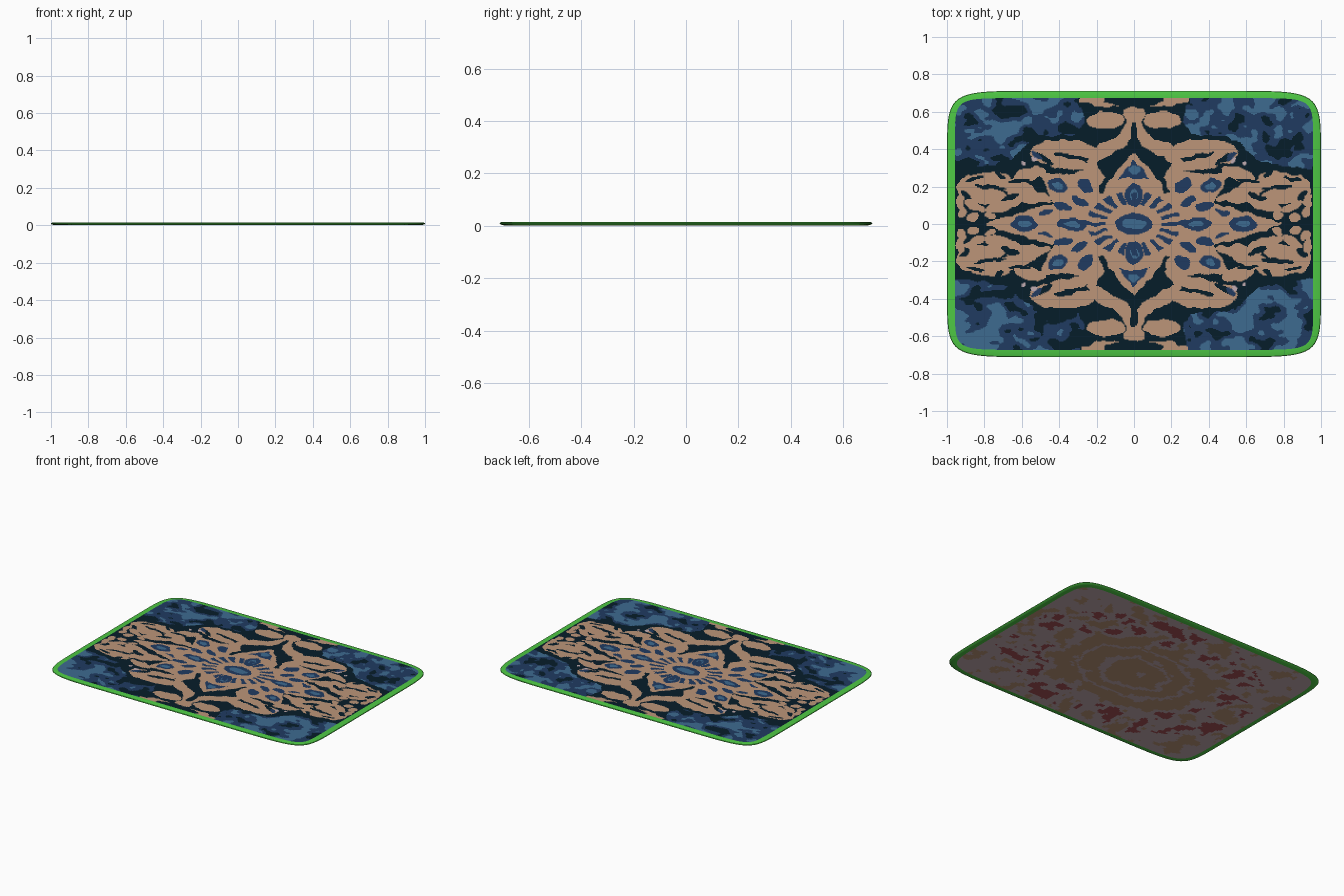
import bpy, math
from mathutils import noise, Vector

if "Cube" in bpy.data.objects:
    bpy.data.objects.remove(bpy.data.objects["Cube"])


def material(name, rgb):
    m = bpy.data.materials.new(name)
    lin = [((c / 255 + 0.055) / 1.055) ** 2.4 for c in rgb]
    m.diffuse_color = (*lin, 1)
    m.use_nodes = True
    m.node_tree.nodes["Principled BSDF"].inputs["Base Color"].default_value = m.diffuse_color
    return m


TAN, DARK, NAVY, BLUE, GREEN, MAUVE, MAROON = range(7)
MATS = [material("tan_wool", (188, 149, 121)), material("near_black_blue", (6, 29, 42)),
        material("navy_wool", (32, 59, 97)), material("steel_blue_wool", (61, 107, 144)),
        material("green_binding", (78, 200, 68)), material("mauve_grey", (194, 172, 177)),
        material("maroon", (165, 80, 86))]


def make_object(name, verts, faces, colours):
    me = bpy.data.meshes.new(name)
    me.from_pydata(verts, [], faces)
    for m in MATS:
        me.materials.append(m)
    me.polygons.foreach_set("material_index", colours)
    me.update()
    ob = bpy.data.objects.new(name, me)
    bpy.context.collection.objects.link(ob)
    return ob


def sheet(name, nx, ny, a, b, n, z, rule, flip=False):
    """Grid squeezed into a rounded rectangle, faces coloured by a rule of x, y."""
    verts, faces, cols = [], [], []
    for j in range(ny + 1):
        for i in range(nx + 1):
            u, v = 2 * i / nx - 1, 2 * j / ny - 1
            s = max(abs(u), abs(v))
            k = s / (abs(u) ** n + abs(v) ** n) ** (1 / n) if s > 1e-6 else 0
            verts.append((a * u * k, b * v * k, z))
    w = nx + 1
    for j in range(ny):
        for i in range(nx):
            f = [j * w + i, j * w + i + 1, (j + 1) * w + i + 1, (j + 1) * w + i]
            p, q = verts[f[0]], verts[f[2]]
            cols.append(rule((p[0] + q[0]) / 2, (p[1] + q[1]) / 2))
            faces.append(f[::-1] if flip else f)
    return make_object(name, verts, faces, cols)


# ---- motif shapes, drawn in one quarter and mirrored by |x|, |y| ----
LAYERS = []


def leaf(col, cx, cy, rx, ry, deg=0):
    c, s = math.cos(math.radians(deg)), math.sin(math.radians(deg))
    r = max(rx, ry)

    def inside(x, y):
        dx, dy = x - cx, y - cy
        return ((dx * c + dy * s) / rx) ** 2 + ((dy * c - dx * s) / ry) ** 2 < 1
    LAYERS.append((col, cx - r, cx + r, cy - r, cy + r, inside))


def patch(col, *pts):
    def inside(x, y):
        hit = False
        for (x1, y1), (x2, y2) in zip(pts, pts[1:] + pts[:1]):
            if (y1 > y) != (y2 > y) and x < x1 + (y - y1) * (x2 - x1) / (y2 - y1):
                hit = not hit
        return hit
    xs, ys = [p[0] for p in pts], [p[1] for p in pts]
    LAYERS.append((col, min(xs), max(xs), min(ys), max(ys), inside))


# dark medallion field
patch(DARK, (-.1, .8), (.28, .8), (.28, .62), (.26, .55), (.30, .48), (.5, .47), (.58, .42),
      (.66, .34), (.8, .31), (1.1, .28), (1.1, -.1), (-.1, -.1))
# top lobes and stem
patch(TAN, (.08, .63), (.2, .625), (.24, .65), (.29, .655), (.28, .8), (.1, .8), (.16, .655))
leaf(TAN, .15, .555, .10, .046)
patch(TAN, (-.02, .625), (.055, .62), (.06, .585), (.04, .55), (.06, .50), (.11, .455),
      (.19, .43), (.26, .33), (.20, .33), (.1, .385), (.04, .42), (.018, .46), (.015, .54), (-.02, .56))
# scrolling shoulder leaves
leaf(TAN, .31, .405, .12, .042, 10)
leaf(TAN, .45, .385, .105, .062, -8)
leaf(TAN, .35, .32, .12, .03, 8)
leaf(DARK, .36, .365, .07, .011, 10)
leaf(DARK, .48, .35, .055, .016, 30)
leaf(NAVY, .52, .365, .03, .014, 40)
leaf(MAUVE, .535, .345, .018, .012, 40)
leaf(MAUVE, .59, .325, .015, .01, 20)
# side leaves
for args in [(.56, .265, .09, .035, -15), (.64, .20, .12, .038, 15), (.78, .235, .12, .042, -6),
             (.80, .155, .12, .045, 8), (.895, .20, .05, .06, 30), (.70, .10, .10, .03, -14),
             (.56, .145, .12, .036, 8), (.85, .095, .06, .024, 25), (.86, .035, .03, .022, 0),
             (.92, .06, .025, .03, 20), (.77, .045, .03, .018, 30), (.93, .12, .022, .04, 0)]:
    leaf(TAN, *args)
for args in [(.77, .197, .09, .010, 6), (.85, .24, .05, .009, -12), (.66, .145, .05, .016, -20),
             (.61, .232, .06, .011, -5), (.90, .155, .035, .014, 40), (.72, .265, .03, .012, 40)]:
    leaf(DARK, *args)
# star flower: diagonal, side and upright petals
patch(TAN, (.1, .1), (.15, .24), (.23, .36), (.27, .285), (.34, .265), (.51, .275), (.47, .19),
      (.42, .1), (.2, -.1))
patch(DARK, (.40, .105), (.5, .125), (.64, .07), (.80, .0), (.4, -.02))
patch(TAN, (.15, -.1), (.2, .1), (.4, .115), (.52, .09), (.66, .045), (.79, .005), (.79, -.02))
patch(DARK, (-.02, .42), (.03, .385), (.09, .325), (.165, .24), (.19, .17), (-.02, .17))
patch(TAN, (-.02, .385), (.0, .38), (.06, .32), (.135, .235), (.17, .15), (.1, -.1), (-.02, -.1))
# blue hearts of the petals
patch(NAVY, (-.02, .345), (0, .34), (.045, .29), (.085, .235), (.03, .25), (-.02, .235))
leaf(BLUE, 0, .29, .028, .025)
for col, k in [(NAVY, 1), (BLUE, .5)]:
    leaf(col, 0, .155, .048 * k, .062 * k)
    leaf(col, .41, .205, .055 * k, .036 * k, 20)
    leaf(col, .33, 0, .085 * k, .036 * k)
    leaf(col, .585, 0, .075 * k, .042 * k)
for args in [(.26, .205, .05, .032, 40), (.38, .095, .05, .022, 12),
             (.29, .12, .05, .02, 28), (.47, .06, .04, .013, -15)]:
    leaf(NAVY, *args)
# centre eye
leaf(TAN, 0, 0, .15, .085)
leaf(NAVY, 0, 0, .10, .055)
leaf(BLUE, 0, 0, .062, .034)


def pile_colour(x, y):
    p = Vector((x, y, 0))
    # ragged woven edges
    ax = abs(x + .012 * noise.noise(p * 22))
    ay = abs(y + .012 * noise.noise(p * 22 + Vector((7, 3, 5))))
    # short rays round the centre eye
    r = math.hypot(ax, ay * 1.45)
    if .15 < r < .25 and math.cos(20 * math.atan2(ay * 1.45, ax)) > .1:
        return NAVY
    for col, x0, x1, y0, y1, inside in reversed(LAYERS):
        if x0 <= ax <= x1 and y0 <= ay <= y1 and inside(ax, ay):
            return col
    # mottled corners
    q = Vector((x * 8, y * 12, 2.3))
    n = noise.noise(q) + .6 * noise.noise(q * 2.4) + .25 * (ax + ay - 1.15)
    if n > .13:
        return BLUE
    return DARK if n < -.36 else NAVY


def backing_colour(x, y):
    q = Vector((x * 7, y * 8, 9.1))
    n = noise.noise(q) + .6 * noise.noise(q * 2.5)
    r = max(abs(x), abs(y) * 1.45, (abs(x) + abs(y) * 1.45) * .68) + .05 * n
    # worn concentric rings in the middle, maroon patches outside
    if r < .52:
        return MAUVE if .2 < r < .24 or .36 < r < .39 or n > .45 else TAN
    if .58 < r < .9 and n > .26:
        return MAROON
    return TAN if n < -.25 else MAUVE


sheet("pile_panel", 340, 240, .958, .673, 16, .016, pile_colour)
sheet("backing", 140, 98, .96, .672, 12, 0, backing_colour, flip=True)


def ring_point(t, a, b, n, z):
    c, s = math.cos(t), math.sin(t)
    # square the angle up so the corners get enough points
    k = (abs(c) ** n + abs(s) ** n) ** (-1 / n)
    return (a * c * k, b * s * k, z)


# green binding: rounded profile swept round the rug
PROFILE = [(.950, .665, 16, .0155), (.990, .702, 11, .0155), (.998, .710, 11, .0125),
           (1.0, .712, 11, .009), (.996, .708, 11, .005), (.98, .692, 11, .001), (.95, .662, 12, .0005)]
SEG = 320
verts = [ring_point(2 * math.pi * i / SEG, *pr) for pr in PROFILE for i in range(SEG)]
faces = [(k * SEG + i, (k + 1) * SEG + i, (k + 1) * SEG + (i + 1) % SEG, k * SEG + (i + 1) % SEG)
         for k in range(len(PROFILE) - 1) for i in range(SEG)]
binding = make_object("edge_binding", verts, faces, [GREEN] * len(faces))
bpy.context.view_layer.objects.active = binding
binding.select_set(True)
bpy.ops.object.shade_smooth_by_angle(angle=math.radians(35))
